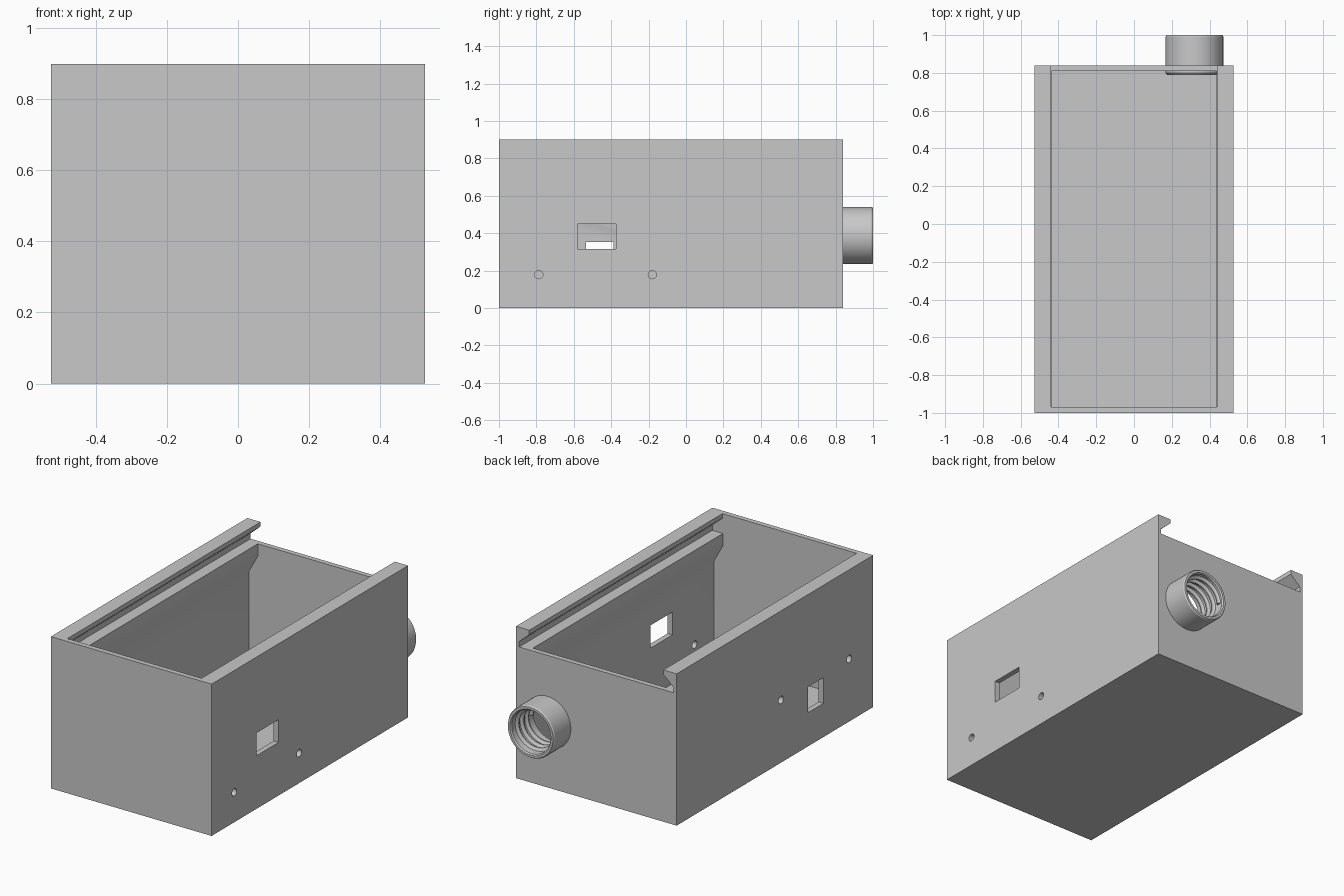
import bpy, bmesh, math
from mathutils import Matrix, Vector

if "Cube" in bpy.data.objects:
    bpy.data.objects.remove(bpy.data.objects["Cube"])

grey = bpy.data.materials.new("plain_grey")
grey.diffuse_color = (0.58, 0.58, 0.58, 1)
grey.use_nodes = True
grey.node_tree.nodes["Principled BSDF"].inputs["Base Color"].default_value = grey.diffuse_color


def add_object(name, bm):
    bmesh.ops.recalc_face_normals(bm, faces=bm.faces)
    me = bpy.data.meshes.new(name)
    bm.to_mesh(me)
    bm.free()
    me.materials.append(grey)
    ob = bpy.data.objects.new(name, me)
    bpy.context.collection.objects.link(ob)
    return ob


def prism(name, half, y0, y1):
    """Mirror a half profile of (x, z) points and extrude it along y."""
    pts = half + [(-x, z) for x, z in reversed(half)]
    bm = bmesh.new()
    rings = [[bm.verts.new((x, y, z)) for x, z in pts] for y in (y0, y1)]
    bm.faces.new(rings[0])
    bm.faces.new(rings[1])
    n = len(pts)
    for i in range(n):
        j = (i + 1) % n
        bm.faces.new((rings[0][i], rings[0][j], rings[1][j], rings[1][i]))
    return add_object(name, bm)


def box(name, lo, hi):
    bm = bmesh.new()
    bmesh.ops.create_cube(bm, size=1)
    for v in bm.verts:
        v.co = Vector([lo[k] if v.co[k] < 0 else hi[k] for k in range(3)])
    return add_object(name, bm)


def rod(name, centre, radius, length, axis, segs):
    bm = bmesh.new()
    rot = Matrix.Rotation(math.pi / 2, 4, axis)
    bmesh.ops.create_cone(bm, cap_ends=True, segments=segs, radius1=radius, radius2=radius,
                          depth=length, matrix=Matrix.Translation(centre) @ rot)
    return add_object(name, bm)


def smooth(ob):
    bpy.ops.object.select_all(action='DESELECT')
    ob.select_set(True)
    bpy.context.view_layer.objects.active = ob
    bpy.ops.object.shade_smooth_by_angle(angle=math.radians(30))


W = 0.527
PX, PZ = 0.32, 0.387   # cable socket centre

# case block and its cutters
case = prism("case", [(W, 0), (W, 0.9)], -1, 0.84)
cutters = [
    # cavity, narrowing to the lid support ledges
    prism("cavity_cutter", [(0.495, 0.03), (0.495, 0.605), (0.437, 0.71), (0.437, 0.80)], -0.97, 0.81),
    # dovetail lid channel, open at the back
    prism("lid_channel_cutter", [(0.506, 0.783), (0.506, 0.815), (0.44, 0.873), (0.44, 1.0)], -0.97, 1.0),
    # side windows
    box("right_window_cutter", (0.4, -0.58, 0.315), (0.6, -0.373, 0.45)),
    box("left_window_cutter", (-0.6, -0.535, 0.2), (-0.4, -0.388, 0.352)),
    # socket opening
    rod("socket_cutter", (PX, 0.85, PZ), 0.14, 0.2, 'X', 64),
]
# screw holes
for side, z, ys in ((1, 0.178, (-0.787, -0.18)), (-1, 0.372, (-0.775, -0.137))):
    for y in ys:
        cutters.append(rod("screw_hole_cutter", (side * W, y, z), 0.022, 0.2, 'Y', 24))

for c in cutters:
    c.hide_render = True
    m = case.modifiers.new("cut", 'BOOLEAN')
    m.operation, m.solver, m.object = 'DIFFERENCE', 'EXACT', c
bpy.context.view_layer.update()
cut = bpy.data.meshes.new_from_object(case.evaluated_get(bpy.context.evaluated_depsgraph_get()))
case.modifiers.clear()
case.data = cut
for c in cutters:
    bpy.data.objects.remove(c)
smooth(case)


def sweep(name, profile, steps, turns, pitch, closed):
    """Turn an (r, y) profile about the socket axis, advancing by pitch."""
    bm = bmesh.new()
    rings = []
    count = steps if closed else steps + 1
    for s in range(count):
        a = 2 * math.pi * turns * s / steps
        dy = pitch * turns * s / steps
        rings.append([bm.verts.new((PX + r * math.cos(a), y + dy, PZ + r * math.sin(a)))
                      for r, y in profile])
    n = len(profile)
    for s in range(steps):
        p, q = rings[s], rings[(s + 1) % count]
        for i in range(n):
            j = (i + 1) % n
            bm.faces.new((p[i], p[j], q[j], q[i]))
    if not closed:
        bm.faces.new(rings[0])
        bm.faces.new(rings[-1])
    ob = add_object(name, bm)
    smooth(ob)
    return ob


# round socket through the back wall
sweep("cable_socket", [(0.128, 0.79), (0.146, 0.79), (0.153, 0.80), (0.153, 0.992),
                       (0.148, 1.0), (0.134, 1.0), (0.128, 0.992)], 64, 1, 0, True)
# internal screw thread
sweep("socket_thread", [(0.131, 0.795), (0.112, 0.807), (0.112, 0.815), (0.131, 0.827)],
      168, 3.5, 0.045, False)
